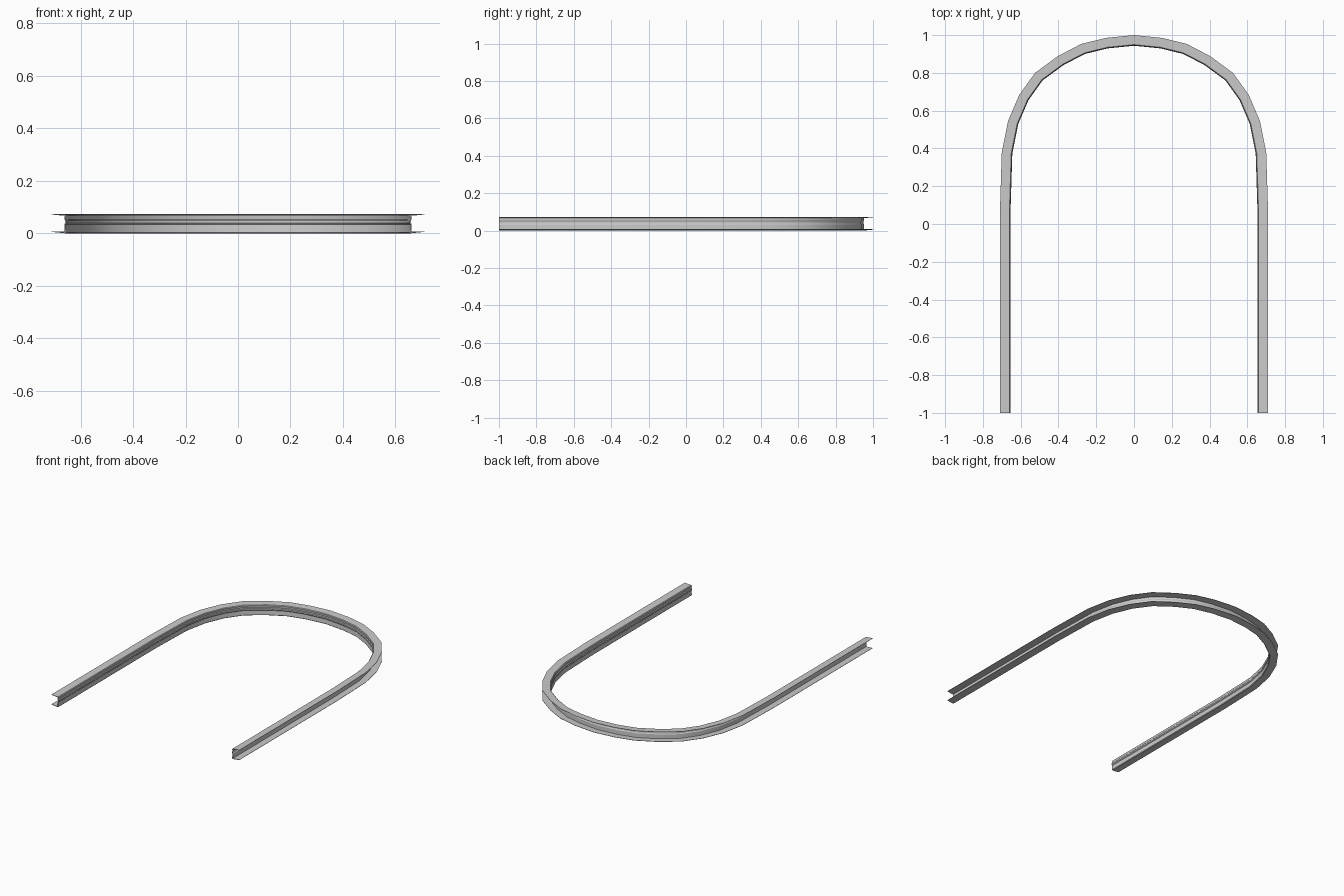
import bpy
import bmesh
from mathutils import Vector

if "Cube" in bpy.data.objects:
    bpy.data.objects.remove(bpy.data.objects["Cube"])

# Right half of the rail's outer line, from the open end to the crown
half = [(0.71, -1.0), (0.71, 0.06), (0.70, 0.38), (0.667, 0.545), (0.608, 0.683),
        (0.524, 0.80), (0.403, 0.889), (0.28, 0.953), (0.15, 0.985), (0.0, 1.0)]
path = [Vector(p) for p in half] + [Vector((-x, y)) for x, y in reversed(half[:-1])]

# Channel section: (distance inward from the outer line, height)
section = [(0.0, 0.0055), (0.05, 0.0), (0.054, 0.004), (0.052, 0.034), (0.056, 0.039),
           (0.056, 0.048), (0.052, 0.053), (0.054, 0.067), (0.05, 0.071), (0.0, 0.0735),
           (0.0, 0.0715), (0.048, 0.067), (0.048, 0.053), (0.051, 0.048), (0.051, 0.039),
           (0.048, 0.034), (0.048, 0.005), (0.0, 0.0075)]


def inward(i):
    """Mitred inward direction at a path point."""
    dirs = []
    if i > 0:
        dirs.append((path[i] - path[i - 1]).normalized())
    if i < len(path) - 1:
        dirs.append((path[i + 1] - path[i]).normalized())
    normals = [Vector((-d.y, d.x)) for d in dirs]
    mid = sum(normals, Vector((0, 0))).normalized()
    return mid / mid.dot(normals[0])


# Sweep the section along the path
bm = bmesh.new()
rings = []
for i, p in enumerate(path):
    n = inward(i)
    rings.append([bm.verts.new((p.x + n.x * d, p.y + n.y * d, z)) for d, z in section])
count = len(section)
for a, b in zip(rings, rings[1:]):
    for j in range(count):
        k = (j + 1) % count
        bm.faces.new((a[j], a[k], b[k], b[j]))
bm.faces.new(rings[0])
bm.faces.new(rings[-1][::-1])
bmesh.ops.recalc_face_normals(bm, faces=bm.faces[:])
mesh = bpy.data.meshes.new("curved_channel_rail")
bm.to_mesh(mesh)
bm.free()
rail = bpy.data.objects.new("curved_channel_rail", mesh)
bpy.context.collection.objects.link(rail)

# Smooth the bend while keeping the section edges crisp
bpy.context.view_layer.objects.active = rail
rail.select_set(True)
bpy.ops.object.shade_smooth_by_angle(angle=0.5)
